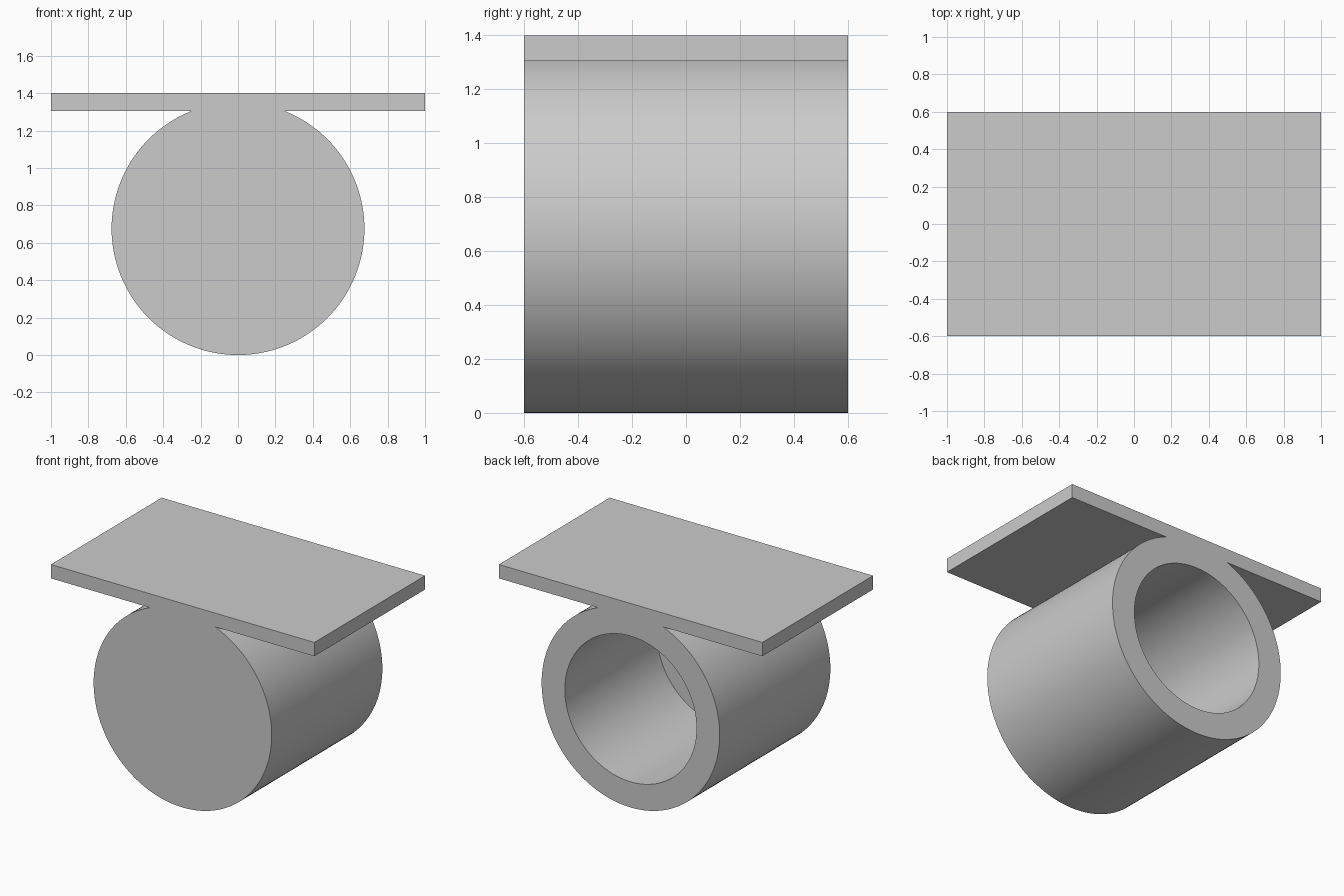
import bpy
import math

cube = bpy.data.objects.get("Cube")
if cube:
    bpy.data.objects.remove(cube, do_unlink=True)

LENGTH = 1.2          # depth along y
RADIUS = 0.676        # outer barrel
BORE = 0.5            # blind hole
FLOOR = 0.2           # thickness of the closed front wall
TOP = 1.4
PLATE = 0.095

grey = bpy.data.materials.new("light_grey")
grey.use_nodes = True
colour = (0.6, 0.6, 0.6, 1.0)
grey.diffuse_color = colour
grey.node_tree.nodes["Principled BSDF"].inputs["Base Color"].default_value = colour


def cylinder(name, radius, y0, y1):
    """Cylinder lying along y, centred on the barrel axis."""
    bpy.ops.mesh.primitive_cylinder_add(
        vertices=128, radius=radius, depth=y1 - y0,
        location=(0, (y0 + y1) / 2, RADIUS), rotation=(math.pi / 2, 0, 0))
    obj = bpy.context.object
    obj.name = name
    obj.data.materials.append(grey)
    return obj


def boolean(target, tool, operation):
    """Apply a boolean and discard the tool object."""
    mod = target.modifiers.new(operation.title(), "BOOLEAN")
    mod.operation = operation
    mod.solver = "EXACT"
    mod.object = tool
    bpy.ops.object.select_all(action="DESELECT")
    target.select_set(True)
    bpy.context.view_layer.objects.active = target
    bpy.ops.object.modifier_apply(modifier=mod.name)
    bpy.data.objects.remove(tool, do_unlink=True)


# Flat mounting plate
bpy.ops.mesh.primitive_cube_add(size=1, location=(0, 0, TOP - PLATE / 2))
plate = bpy.context.object
plate.name = "mounting_plate"
plate.scale = (2, LENGTH, PLATE)
bpy.ops.object.transform_apply(location=False, rotation=False, scale=True)
plate.data.materials.append(grey)

# Barrel fused to the plate, with a blind bore open at the back
half = LENGTH / 2
holder = cylinder("barrel_with_plate", RADIUS, -half, half)
boolean(holder, plate, "UNION")
bore = cylinder("bore_cutter", BORE, -half + FLOOR, half + 0.1)
bore.hide_render = True
boolean(holder, bore, "DIFFERENCE")

bpy.ops.object.shade_smooth_by_angle(angle=math.radians(30))
